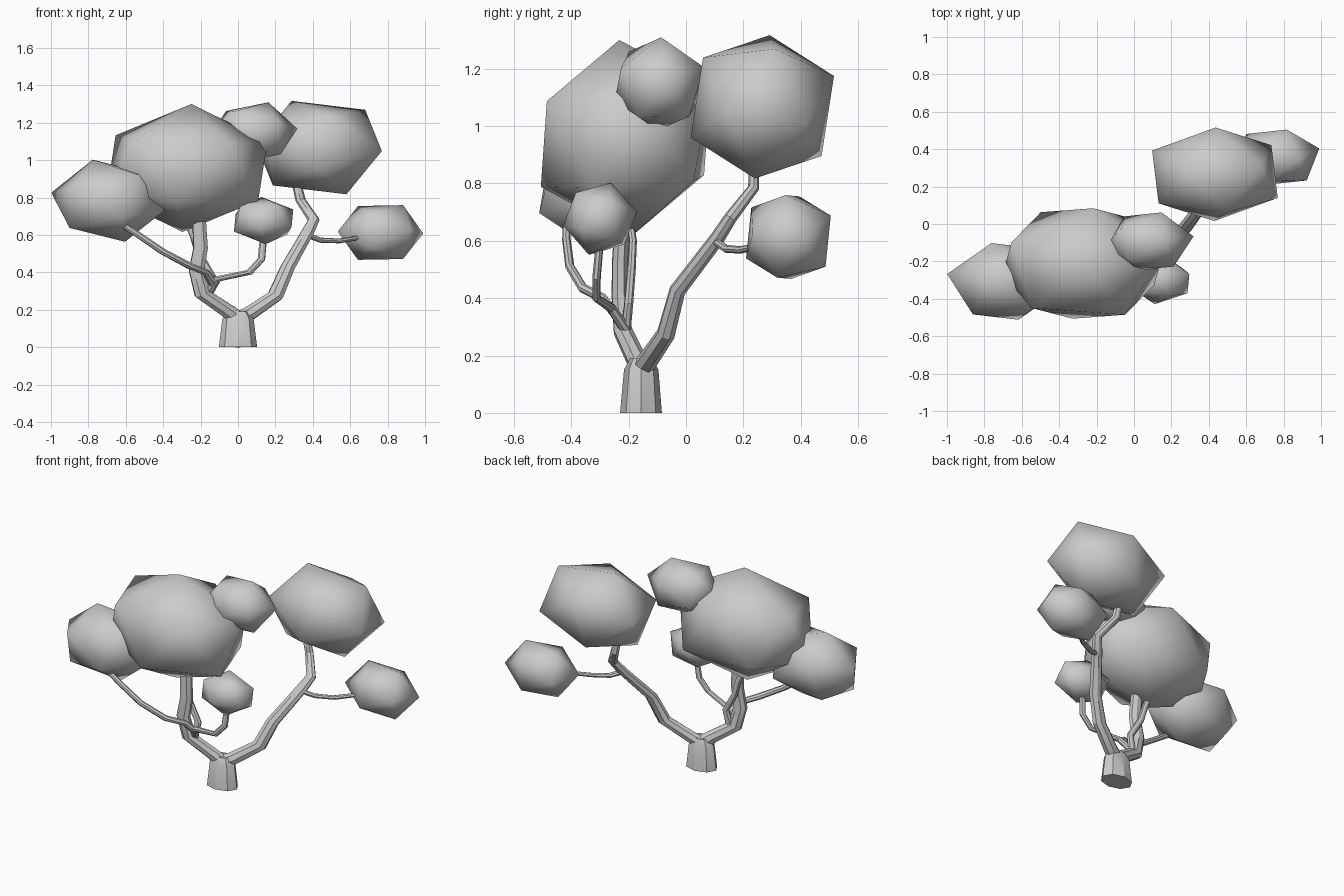
import bpy, bmesh
from mathutils import Matrix, Vector

if "Cube" in bpy.data.objects:
    bpy.data.objects.remove(bpy.data.objects["Cube"])

STRETCH = 1.4  # whole tree is widened along x


def leaf_clump(name, centre, size, corner, neighbour):
    """12-corner ball, turned so one corner and its neighbour point as given."""
    z = Vector(corner).normalized()
    n = Vector(neighbour)
    x = (n - z * n.dot(z)).normalized()
    turn = Matrix((x, z.cross(x), z)).transposed().to_4x4()
    bm = bmesh.new()
    bmesh.ops.create_icosphere(bm, subdivisions=1, radius=1)
    stretch = Matrix.Diagonal((size * STRETCH, size, size, 1))
    bmesh.ops.transform(bm, matrix=stretch @ turn, verts=bm.verts)
    for f in bm.faces:
        f.smooth = True
    mesh = bpy.data.meshes.new(name)
    bm.to_mesh(mesh)
    bm.free()
    ob = bpy.data.objects.new(name, mesh)
    ob.location = centre
    bpy.context.collection.objects.link(ob)


def limb(name, points):
    """Tapered eight-sided tube through (x, y, z, radius) points."""
    curve = bpy.data.curves.new(name, 'CURVE')
    curve.dimensions = '3D'
    curve.bevel_depth = 1
    curve.bevel_resolution = 2
    curve.use_fill_caps = True
    spline = curve.splines.new('POLY')
    spline.points.add(len(points) - 1)
    for p, (x, y, z, r) in zip(spline.points, points):
        p.co = (x / STRETCH, y, z, 1)
        p.radius = r
    ob = bpy.data.objects.new(name, curve)
    ob.scale.x = STRETCH
    bpy.context.collection.objects.link(ob)
    bpy.ops.object.select_all(action='DESELECT')
    ob.select_set(True)
    bpy.context.view_layer.objects.active = ob
    bpy.ops.object.convert(target='MESH')
    bpy.ops.object.transform_apply(location=False, rotation=False, scale=True)
    bpy.ops.object.shade_smooth_by_angle()


# Foliage
leaf_clump("foliage_right", (.433, .266, 1.067), .272, (-.386, .096, .919), (.008, .919, .397))
leaf_clump("foliage_main", (-.273, -.211, .958), .343, (.05, -.062, .997), (.115, .86, .5))
leaf_clump("foliage_left", (-.69, -.307, .783), .228, (-.969, .175, .189), (-.235, .02, .94))
leaf_clump("foliage_top", (.082, -.093, 1.147), .172, (.98, .155, .12), (.267, .9, .34))
leaf_clump("foliage_low", (.137, -.30, .677), .132, (-.06, .29, .95), (.86, .25, .44))
leaf_clump("foliage_low_right", (.762, .357, .613), .17, (.958, .275, -.03), (.52, -.05, .86))

# Trunk and main forks
limb("trunk", [(0, -.157, 0, .073), (0, -.156, .15, .060), (0, -.155, .19, .04)])
limb("right_branch", [(0, -.155, .15, .04), (.06, -.135, .18, .036), (.2, -.07, .275, .033),
                      (.265, -.03, .426, .029), (.37, .11, .61, .026), (.405, .155, .68, .023),
                      (.335, .236, .785, .02), (.31, .236, .89, .018)])
limb("left_branch", [(0, -.155, .15, .04), (-.05, -.175, .19, .036), (-.19, -.22, .285, .034),
                     (-.222, -.23, .41, .031), (-.2, -.23, .53, .029), (-.21, -.22, .72, .027)])

# Thin side branches
limb("main_twig", [(-.16, -.21, .29, .018), (-.14, -.2, .38, .016), (-.21, -.19, .5, .015),
                   (-.24, -.185, .6, .014), (-.29, -.2, .7, .012)])
limb("low_twig", [(-.16, -.21, .29, .02), (-.11, -.26, .365, .017), (.06, -.312, .40, .015),
                  (.125, -.312, .47, .015), (.137, -.3, .6, .014)])
limb("left_twig", [(-.13, -.24, .335, .018), (-.17, -.29, .40, .017), (-.26, -.36, .435, .017),
                   (-.4, -.405, .51, .016), (-.54, -.417, .605, .015), (-.64, -.415, .67, .014)])
limb("right_twig", [(.37, .1, .6, .015), (.44, .14, .572, .014), (.54, .19, .568, .013),
                    (.68, .29, .59, .012)])
